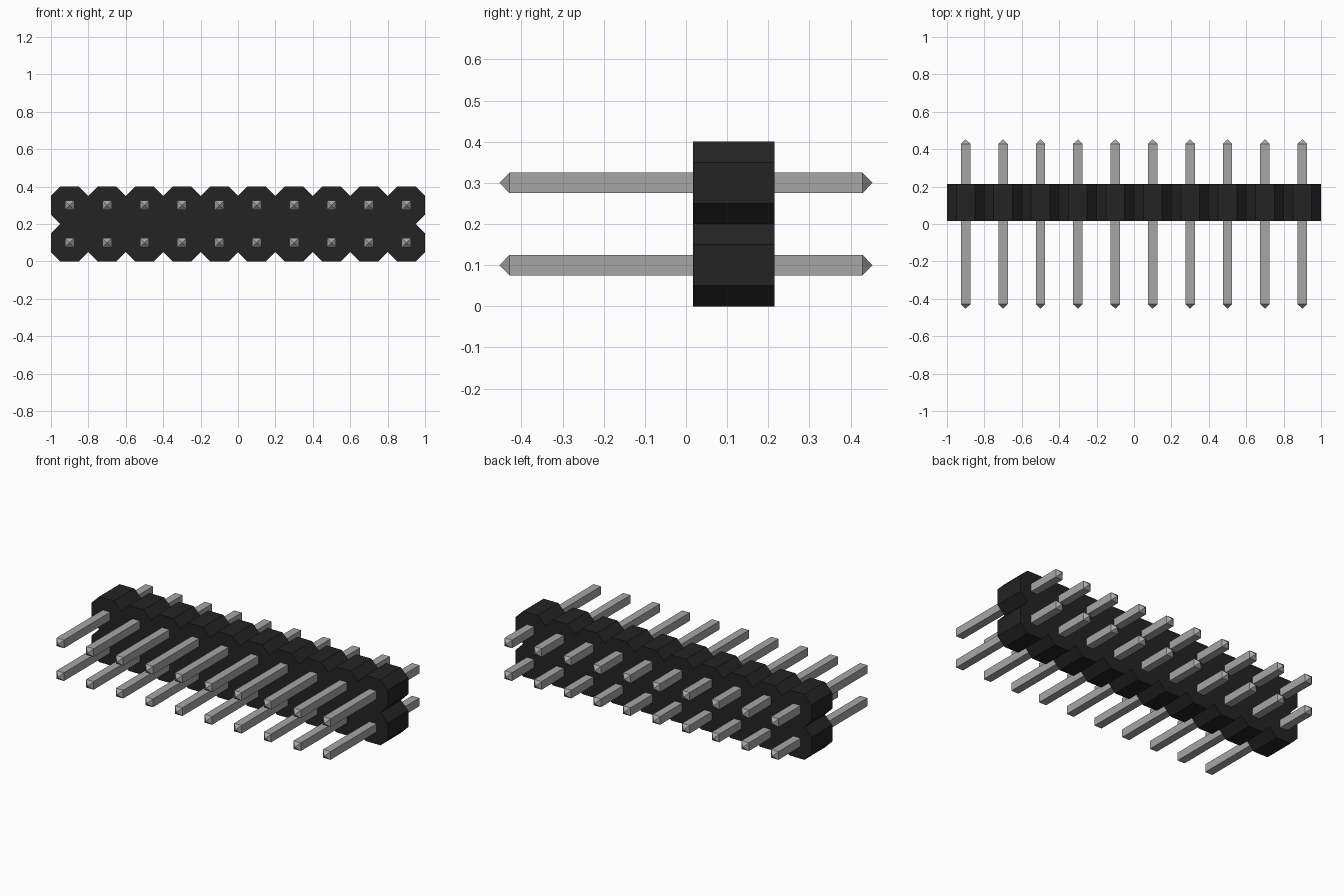
import bpy
import bmesh

cube = bpy.data.objects.get("Cube")
if cube:
    bpy.data.objects.remove(cube, do_unlink=True)

COLS, PITCH, CHAMFER = 10, 0.2, 0.05
HEIGHT = 2 * PITCH
BODY_Y = (0.017, 0.215)
PIN_Y, TIP, PIN_R = 0.453, 0.024, 0.025


def material(name, value):
    mat = bpy.data.materials.new(name)
    mat.use_nodes = True
    colour = (value, value, value, 1)
    mat.diffuse_color = colour
    mat.node_tree.nodes["Principled BSDF"].inputs["Base Color"].default_value = colour
    return mat


def add_object(name, bm, mat):
    bmesh.ops.recalc_face_normals(bm, faces=bm.faces)
    mesh = bpy.data.meshes.new(name)
    bm.to_mesh(mesh)
    bm.free()
    mesh.materials.append(mat)
    obj = bpy.data.objects.new(name, mesh)
    bpy.context.collection.objects.link(obj)
    return obj


black = material("black plastic", 0.017)
metal = material("grey metal", 0.38)

# Housing outline: a chamfered bump per column, with a notch at each end
lower = []
for i in range(COLS):
    x = -1 + i * PITCH
    lower += [(x, CHAMFER), (x + CHAMFER, 0), (x + PITCH - CHAMFER, 0)]
lower.append((1, CHAMFER))
right_end = [(1, PITCH - CHAMFER), (1 - CHAMFER, PITCH), (1, PITCH + CHAMFER)]
half = lower + right_end
outline = half + [(-x, HEIGHT - z) for x, z in half]  # half-turn symmetry

# Housing: extrude the outline front to back
bm = bmesh.new()
face = bm.faces.new([bm.verts.new((x, BODY_Y[0], z)) for x, z in outline])
ext = bmesh.ops.extrude_face_region(bm, geom=[face], use_keep_orig=True)
moved = [g for g in ext["geom"] if isinstance(g, bmesh.types.BMVert)]
bmesh.ops.translate(bm, verts=moved, vec=(0, BODY_Y[1] - BODY_Y[0], 0))
add_object("housing", bm, black)

# Pin: square bar with a pyramid point at both ends
bm = bmesh.new()
corners = [(-PIN_R, -PIN_R), (PIN_R, -PIN_R), (PIN_R, PIN_R), (-PIN_R, PIN_R)]
rings = []
for side in (-1, 1):
    ring = [bm.verts.new((x, side * (PIN_Y - TIP), z)) for x, z in corners]
    apex = bm.verts.new((0, side * PIN_Y, 0))
    for k in range(4):
        bm.faces.new((ring[k], ring[(k + 1) % 4], apex))
    rings.append(ring)
for k in range(4):
    n = (k + 1) % 4
    bm.faces.new((rings[0][k], rings[0][n], rings[1][n], rings[1][k]))
pin = add_object("pin", bm, metal)

# Two rows of pins sharing one mesh
for row, label in enumerate(("lower", "upper")):
    for i in range(COLS):
        obj = pin if row == i == 0 else pin.copy()
        if obj is not pin:
            bpy.context.collection.objects.link(obj)
        obj.name = f"{label}_pin_{i + 1}"
        obj.location = (-1 + (i + 0.5) * PITCH, 0, (row + 0.5) * PITCH)
